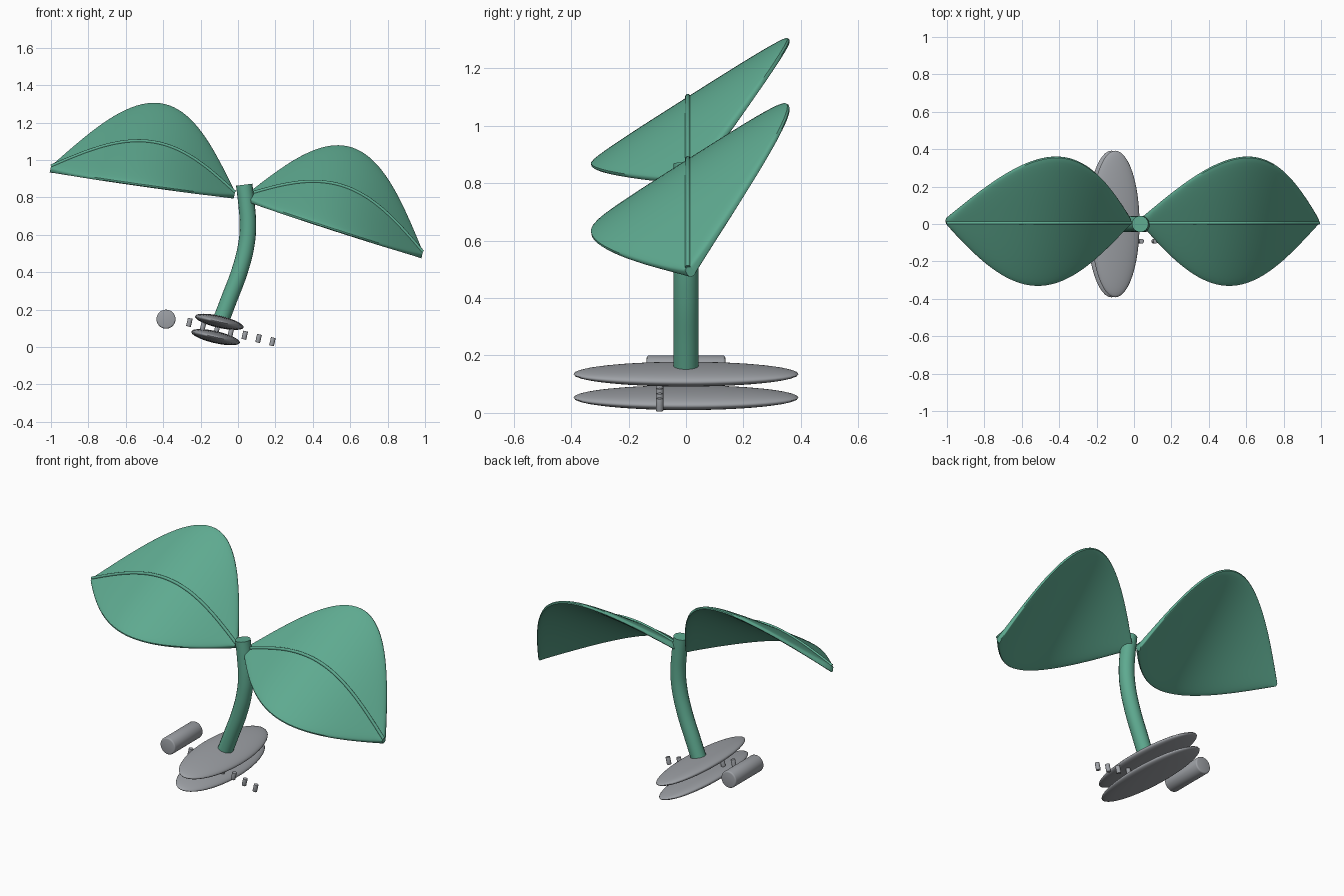
import bpy, bmesh, math
from mathutils import Matrix, Vector

if "Cube" in bpy.data.objects:
    bpy.data.objects.remove(bpy.data.objects["Cube"])

TILT = Matrix.Rotation(math.radians(13), 4, 'Y')      # whole clip leans this way
NODE = Vector((0.01, 0.0, 0.805))                     # where the leaves meet the stem


def material(name, rgb):
    m = bpy.data.materials.new(name)
    m.diffuse_color = (*rgb, 1)
    m.use_nodes = True
    m.node_tree.nodes["Principled BSDF"].inputs["Base Color"].default_value = m.diffuse_color
    return m


GREEN = material("leaf green", (0.112, 0.40, 0.278))
GREY = material("metal grey", (0.34, 0.355, 0.38))


def finish(obj, name, mat, angle=40):
    obj.name = name
    obj.data.materials.clear()
    obj.data.materials.append(mat)
    bpy.ops.object.select_all(action='DESELECT')
    obj.select_set(True)
    bpy.context.view_layer.objects.active = obj
    bpy.ops.object.shade_smooth_by_angle(angle=math.radians(angle))
    return obj


def loft(name, rings, mat):
    bm = bmesh.new()
    loops = [[bm.verts.new(p) for p in ring] for ring in rings]
    for a, b in zip(loops, loops[1:]):
        for i in range(len(a)):
            j = (i + 1) % len(a)
            bm.faces.new((a[i], a[j], b[j], b[i]))
    bm.faces.new(loops[0])
    bm.faces.new(loops[-1])
    bmesh.ops.recalc_face_normals(bm, faces=bm.faces)
    me = bpy.data.meshes.new(name)
    bm.to_mesh(me)
    bm.free()
    obj = bpy.data.objects.new(name, me)
    bpy.context.collection.objects.link(obj)
    return finish(obj, name, mat)


def tube(name, points, radius, mat):
    cu = bpy.data.curves.new(name, 'CURVE')
    cu.dimensions = '3D'
    cu.bevel_depth = radius
    cu.bevel_resolution = 6
    cu.use_fill_caps = True
    sp = cu.splines.new('BEZIER')
    sp.bezier_points.add(len(points) - 1)
    for bp, p in zip(sp.bezier_points, points):
        bp.co = p
        bp.handle_left_type = bp.handle_right_type = 'AUTO'
    obj = bpy.data.objects.new(name, cu)
    bpy.context.collection.objects.link(obj)
    bpy.ops.object.select_all(action='DESELECT')
    obj.select_set(True)
    bpy.context.view_layer.objects.active = obj
    bpy.ops.object.convert(target='MESH')
    return finish(bpy.context.object, name, mat)


# Leaves: arched along their length, sloping up to the back
LENGTH, SLOPE, HALF_THICK = 1.02, 0.65, 0.018
NORMAL = Vector((0, -SLOPE, 1)).normalized()


def place(side, u, y, z):
    return NODE + TILT.to_3x3() @ Vector((side * u, y, z))


def arch(t):
    return -0.01 - 0.085 * t + 0.205 * math.sin(math.pi * t)


def power(v, e):
    return math.copysign(abs(v) ** e, v)


def leaf(side, label):
    rings = []
    for k in range(41):
        t = k / 40
        u = 0.03 + (LENGTH - 0.03) * t
        w = 0.012 + 0.333 * max(0, math.sin(math.pi * t)) ** 0.97
        ring = []
        for i in range(40):
            a = math.tau * i / 40
            y = 0.015 + w * power(math.cos(a), 0.7)
            off = NORMAL * HALF_THICK * power(math.sin(a), 0.5)
            ring.append(place(side, u, y + off.y, arch(t) + SLOPE * y + off.z))
        rings.append(ring)
    loft(label + "_leaf", rings, GREEN)
    # raised midrib
    mid = []
    for k in range(11):
        t = k / 10
        u = 0.03 + (LENGTH - 0.03) * t
        mid.append(place(side, u, 0.006, arch(t) + 0.026))
    tube(label + "_midrib", mid, 0.009, GREEN)


leaf(-1, "left")
leaf(1, "right")

# Stem
tube("stem", [(x, 0, z) for x, z in ((-0.092, 0.14), (-0.05, 0.25), (0.01, 0.41),
     (0.045, 0.55), (0.053, 0.65), (0.046, 0.76), (0.033, 0.868))], 0.044, GREEN)


# Two long flattened clip plates
def plate(name, x, z):
    bpy.ops.mesh.primitive_uv_sphere_add(segments=48, ring_count=24)
    obj = bpy.context.object
    obj.data.transform(Matrix.Translation((x, 0, z)) @ TILT
                       @ Matrix.Diagonal((0.133, 0.392, 0.032, 1)))
    finish(obj, name, GREY, 60)


plate("upper_plate", -0.10, 0.135)
plate("lower_plate", -0.12, 0.053)


def cylinder(name, radius, depth, matrix, bevel):
    bpy.ops.mesh.primitive_cylinder_add(vertices=32, radius=radius, depth=depth)
    obj = bpy.context.object
    mod = obj.modifiers.new("soft_edge", 'BEVEL')
    mod.width, mod.segments = bevel, 3
    bpy.ops.object.modifier_apply(modifier=mod.name)
    obj.data.transform(matrix)
    finish(obj, name, GREY)


# Row of teeth between the plates
for i in range(7):
    x = -0.26 + 0.074 * i
    z = 0.132 - 0.0172 * i
    cylinder(f"tooth_{i + 1}", 0.013, 0.045,
             Matrix.Translation((x, -0.092, z)) @ TILT, 0.002)

# Hinge barrel
cylinder("hinge_barrel", 0.051, 0.274, Matrix.Translation((-0.385, 0, 0.149))
         @ Matrix.Rotation(math.pi / 2, 4, 'X'), 0.008)
